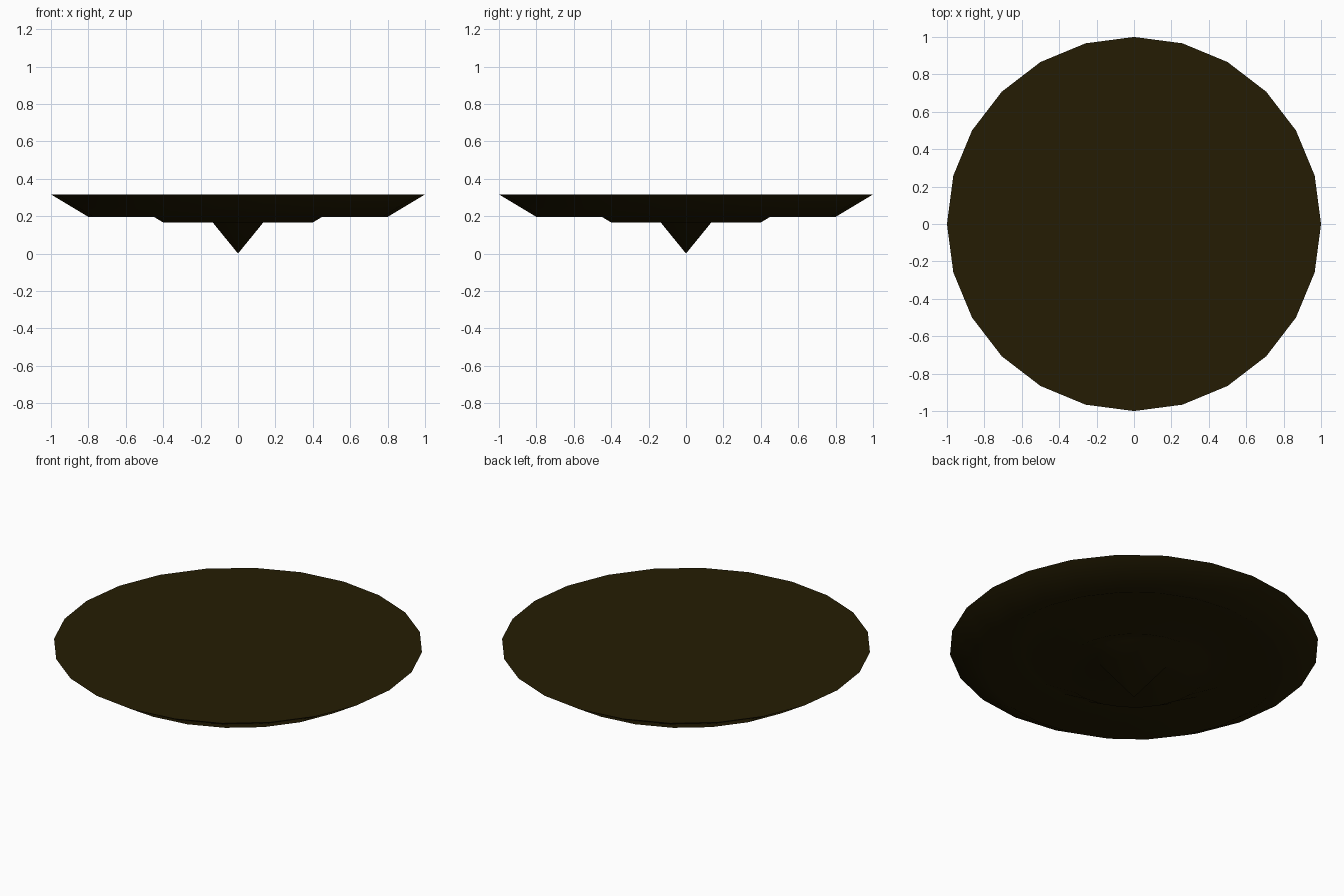
import bpy, bmesh, math

if "Cube" in bpy.data.objects:
    bpy.data.objects.remove(bpy.data.objects["Cube"])

SIDES = 24

# Zigzag underside profile (radius, height) from the spike out to the rim
PROFILE = [(0.2, 0.246), (0.4, 0.166), (0.6, 0.286), (0.8, 0.196), (1.0, 0.316)]

bm = bmesh.new()


def ring(radius, z):
    return [bm.verts.new((radius * math.cos(2 * math.pi * i / SIDES),
                          radius * math.sin(2 * math.pi * i / SIDES), z))
            for i in range(SIDES)]


rings = [ring(r, z) for r, z in PROFILE]
tip = bm.verts.new((0, 0, 0))

# Pointed spike and concentric ridges of the underside
for i in range(SIDES):
    j = (i + 1) % SIDES
    bm.faces.new((tip, rings[0][j], rings[0][i]))
    for low, high in zip(rings, rings[1:]):
        bm.faces.new((low[i], low[j], high[j], high[i]))

# Flat top
bm.faces.new(rings[-1])
bmesh.ops.recalc_face_normals(bm, faces=bm.faces)

mesh = bpy.data.meshes.new("ridged_dish")
bm.to_mesh(mesh)
bm.free()

mat = bpy.data.materials.new("dark_bronze")
mat.diffuse_color = (0.018, 0.012, 0.001, 1.0)
mat.use_nodes = True
mat.node_tree.nodes["Principled BSDF"].inputs["Base Color"].default_value = mat.diffuse_color
mesh.materials.append(mat)

dish = bpy.data.objects.new("ridged_dish", mesh)
bpy.context.collection.objects.link(dish)
bpy.context.view_layer.objects.active = dish
dish.select_set(True)

# Smooth underside, crisp rim
bpy.ops.object.shade_smooth_by_angle(angle=math.radians(100))
